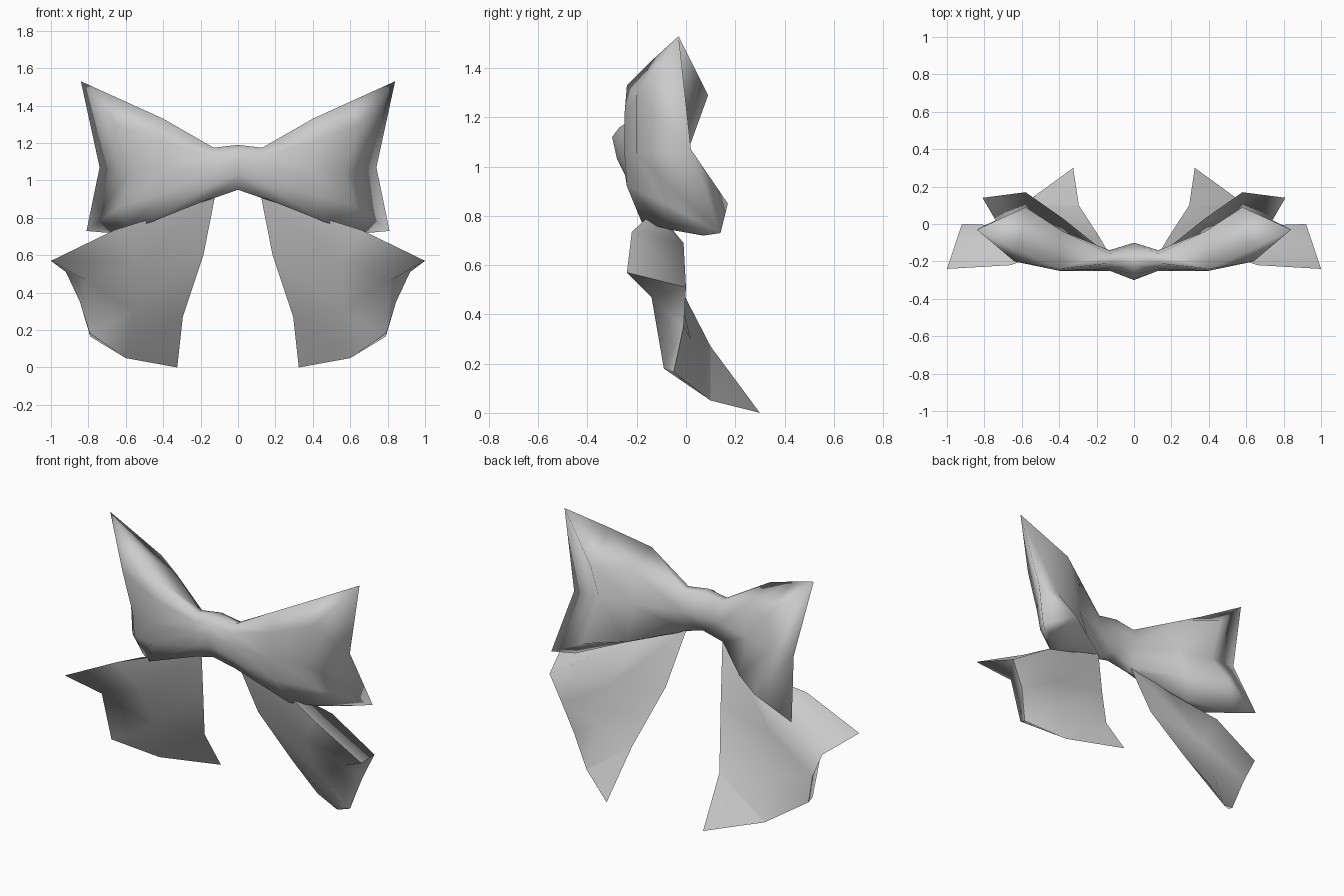
import bpy, bmesh, math
from mathutils import Vector

if "Cube" in bpy.data.objects:
    bpy.data.objects.remove(bpy.data.objects["Cube"])

cloth = bpy.data.materials.new("grey cloth")
cloth.diffuse_color = (0.6, 0.6, 0.6, 1)
cloth.use_nodes = True
cloth.node_tree.nodes["Principled BSDF"].inputs["Base Color"].default_value = cloth.diffuse_color


def finish(name, bm, angle=180):
    me = bpy.data.meshes.new(name)
    bm.to_mesh(me)
    bm.free()
    me.materials.append(cloth)
    ob = bpy.data.objects.new(name, me)
    bpy.context.collection.objects.link(ob)
    bpy.ops.object.select_all(action='DESELECT')
    ob.select_set(True)
    bpy.context.view_layer.objects.active = ob
    bpy.ops.object.shade_smooth_by_angle(angle=math.radians(angle))
    return ob


# Bow: nine-sided rings from the knot outwards
# (front: top, upper, middle, lower, bottom; underside; back: bottom, middle, top)
rings = [
    [(0, -.22, 1.19), (0, -.27, 1.16), (0, -.30, 1.12), (0, -.28, 1.03),
     (0, -.24, .95), (0, -.20, .95), (0, -.16, .96), (0, -.10, 1.07), (0, -.16, 1.19)],
    [(.13, -.21, 1.175), (.13, -.24, 1.13), (.13, -.25, 1.06), (.13, -.25, .98),
     (.13, -.22, .91), (.13, -.20, .905), (.13, -.17, .92), (.13, -.14, 1.05), (.13, -.16, 1.17)],
    [(.40, -.24, 1.33), (.40, -.25, 1.21), (.40, -.25, 1.05), (.42, -.24, .92),
     (.47, -.18, .775), (.47, -.08, .79), (.38, .03, .86), (.38, -.04, 1.06), (.38, -.04, 1.27)],
    [(.62, -.14, 1.43), (.64, -.20, 1.29), (.57, -.20, 1.05), (.63, -.10, .86),
     (.59, -.07, .745), (.70, .07, .72), (.58, .17, .85), (.58, .01, 1.07), (.58, .09, 1.29)],
]
end = [(.84, -.03, 1.53), (.74, .02, 1.07), (.81, .14, .73)]

bm = bmesh.new()
for s in (1, -1):
    rows = [[bm.verts.new((s * x, y, z)) for x, y, z in r] for r in rings]
    t, m, b = [bm.verts.new((s * x, y, z)) for x, y, z in end]
    rows.append([t, t, m, b, b, b, b, m, t])
    for r0, r1 in zip(rows, rows[1:]):
        for i in range(9):
            j = (i + 1) % 9
            quad = [r0[i], r0[j], r1[j], r1[i]]
            bm.faces.new(list(dict.fromkeys(quad)))
bmesh.ops.remove_doubles(bm, verts=bm.verts, dist=0.001)
bmesh.ops.recalc_face_normals(bm, faces=bm.faces)
finish("bow", bm)

# Ribbon tails: inner edge a, front sheet f, folded outer edge c/d, back sheet k
P = dict(
    a0=(.12, -.18, .93), a1=(.185, -.07, .60), a2=(.295, .10, .27), a3=(.325, .30, 0),
    t0=(.45, -.15, .80), t1=(.66, -.22, .735), tip=(1, -.24, .57),
    f1=(.55, -.15, .56), f2=(.56, -.02, .30), b3=(.60, .10, .05),
    c1=(.82, -.14, .47), c2=(.79, -.09, .18), c3=(.79, -.05, .165),
    kt=(.38, -.11, .81), k0=(.64, -.01, .69), k1=(.55, -.04, .52), k2=(.58, .02, .30),
    d0=(.92, 0, .51), d1=(.845, -.01, .35))
BACK, UP, IN = (0, 1, 0), (0, 0, 1), (-1, 0, 0)
front = [("a0 t0 f1 a1", BACK), ("t0 t1 f1", BACK), ("t1 tip f1", BACK), ("f1 tip c1", BACK),
         ("f1 c1 f2", BACK), ("a1 f1 f2 a2", BACK), ("f2 c1 c2", BACK), ("f2 c2 b3", BACK),
         ("a2 f2 b3 a3", BACK),
         ("tip d0 c1", IN), ("d0 d1 c1", IN), ("d1 c3 c2 c1", IN)]
back = [("a0 a1 k1 kt", BACK), ("kt k1 k0", BACK), ("k0 k1 d0", BACK), ("k1 k2 d1 d0", BACK),
        ("a1 a2 k2 k1", BACK), ("a2 a3 b3 k2", BACK), ("k2 b3 c3 d1", BACK),
        ("t1 k0 d0 tip", UP), ("t0 kt k0 t1", UP), ("a0 kt t0", UP)]


def sheet(name, faces, s):
    bm = bmesh.new()
    vs = {}
    for names, facing in faces:
        for n in names.split():
            if n not in vs:
                x, y, z = P[n]
                vs[n] = bm.verts.new((s * x, y, z))
        f = bm.faces.new([vs[n] for n in names.split()])
        f.normal_update()
        if f.normal.dot(Vector((s * facing[0], facing[1], facing[2]))) < 0:
            f.normal_flip()
    finish(name, bm)


for s, side in ((1, "right"), (-1, "left")):
    sheet("tail_front_" + side, front, s)
    sheet("tail_back_" + side, back, s)
